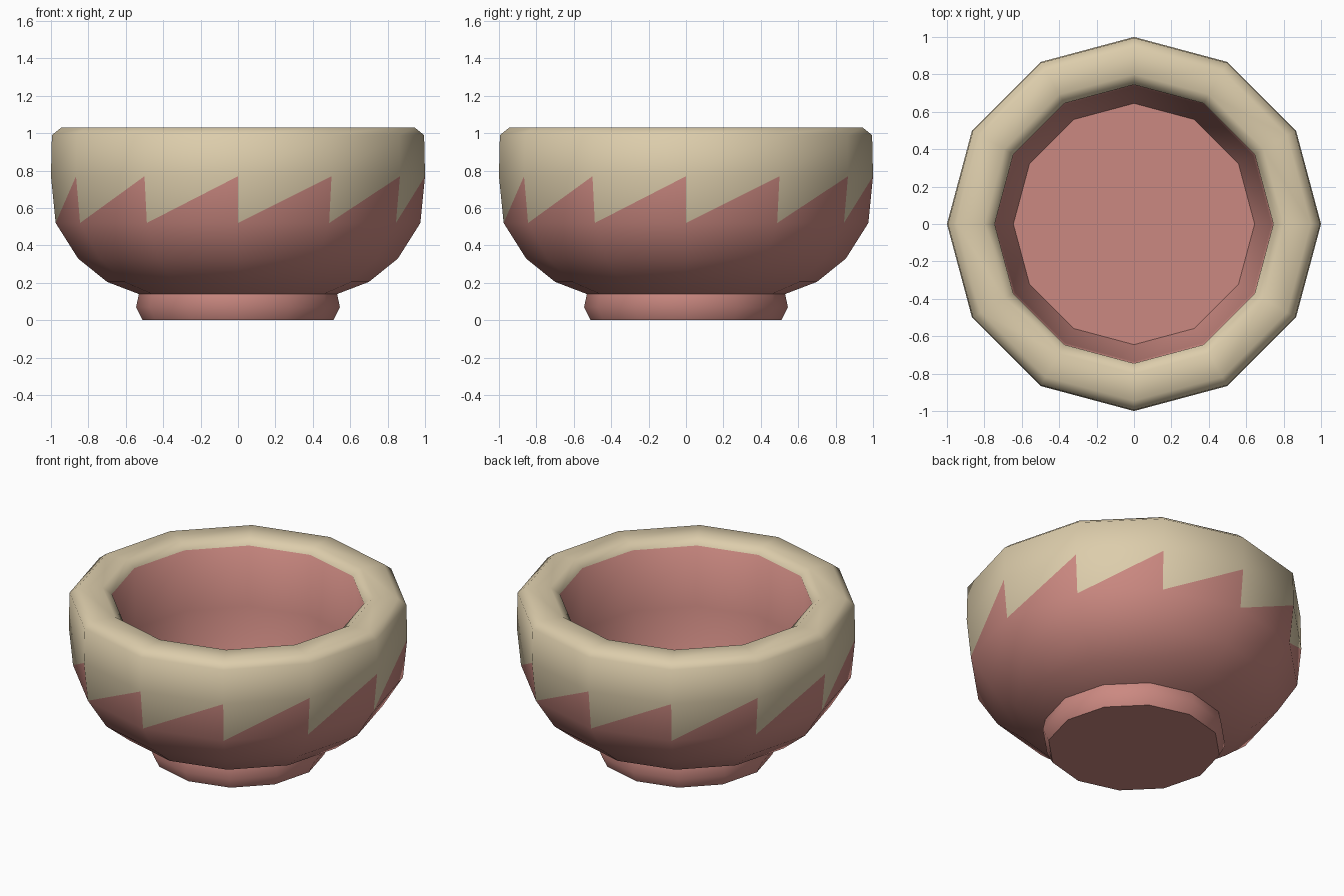
import bpy, bmesh
from math import cos, sin, pi, radians

if "Cube" in bpy.data.objects:
    bpy.data.objects.remove(bpy.data.objects["Cube"])

SIDES = 12


def material(name, rgb):
    m = bpy.data.materials.new(name)
    m.diffuse_color = (*rgb, 1)
    m.use_nodes = True
    m.node_tree.nodes["Principled BSDF"].inputs["Base Color"].default_value = m.diffuse_color
    return m


PINK = material("pink_clay", (0.60, 0.25, 0.22))
CREAM = material("cream_glaze", (0.72, 0.61, 0.41))


def lathe(name, profile, band_colour, cap_start=False, cap_end=False):
    """Spin (radius, z) points; band_colour gives 0 pink, 1 cream or 2 zigzag."""
    bm = bmesh.new()
    rings = [[bm.verts.new((r * cos(2 * pi * i / SIDES), r * sin(2 * pi * i / SIDES), z))
              for i in range(SIDES)] for r, z in profile]

    def face(verts, colour):
        f = bm.faces.new(verts)
        f.material_index = colour
        f.smooth = True

    for lo, hi, colour in zip(rings, rings[1:], band_colour):
        for i in range(SIDES):
            j = (i + 1) % SIDES
            if colour == 2:
                face((lo[i], lo[j], hi[j]), 0)
                face((lo[i], hi[j], hi[i]), 1)
            else:
                face((lo[i], lo[j], hi[j], hi[i]), colour)
    if cap_start:
        face(rings[0][::-1], 0)
    if cap_end:
        face(rings[-1], 0)
    mesh = bpy.data.meshes.new(name)
    bm.to_mesh(mesh)
    bm.free()
    mesh.materials.append(PINK)
    mesh.materials.append(CREAM)
    mesh.set_sharp_from_angle(angle=radians(60))
    obj = bpy.data.objects.new(name, mesh)
    bpy.context.collection.objects.link(obj)
    return obj


# Foot with a flat closed underside
lathe("foot", [(0.51, 0), (0.545, 0.07), (0.53, 0.14)], [0, 0], cap_start=True)

# Bowl: outer wall, zigzag glaze line, rounded rim, inner wall and floor
lathe("bowl",
      [(0.53, 0.14), (0.70, 0.205), (0.855, 0.33), (0.975, 0.52), (1.0, 0.77),
       (0.995, 0.99), (0.945, 1.03), (0.80, 1.03), (0.745, 0.99),
       (0.735, 0.60), (0.645, 0.32)],
      [0, 0, 0, 2, 1, 1, 1, 1, 0, 0], cap_end=True)
